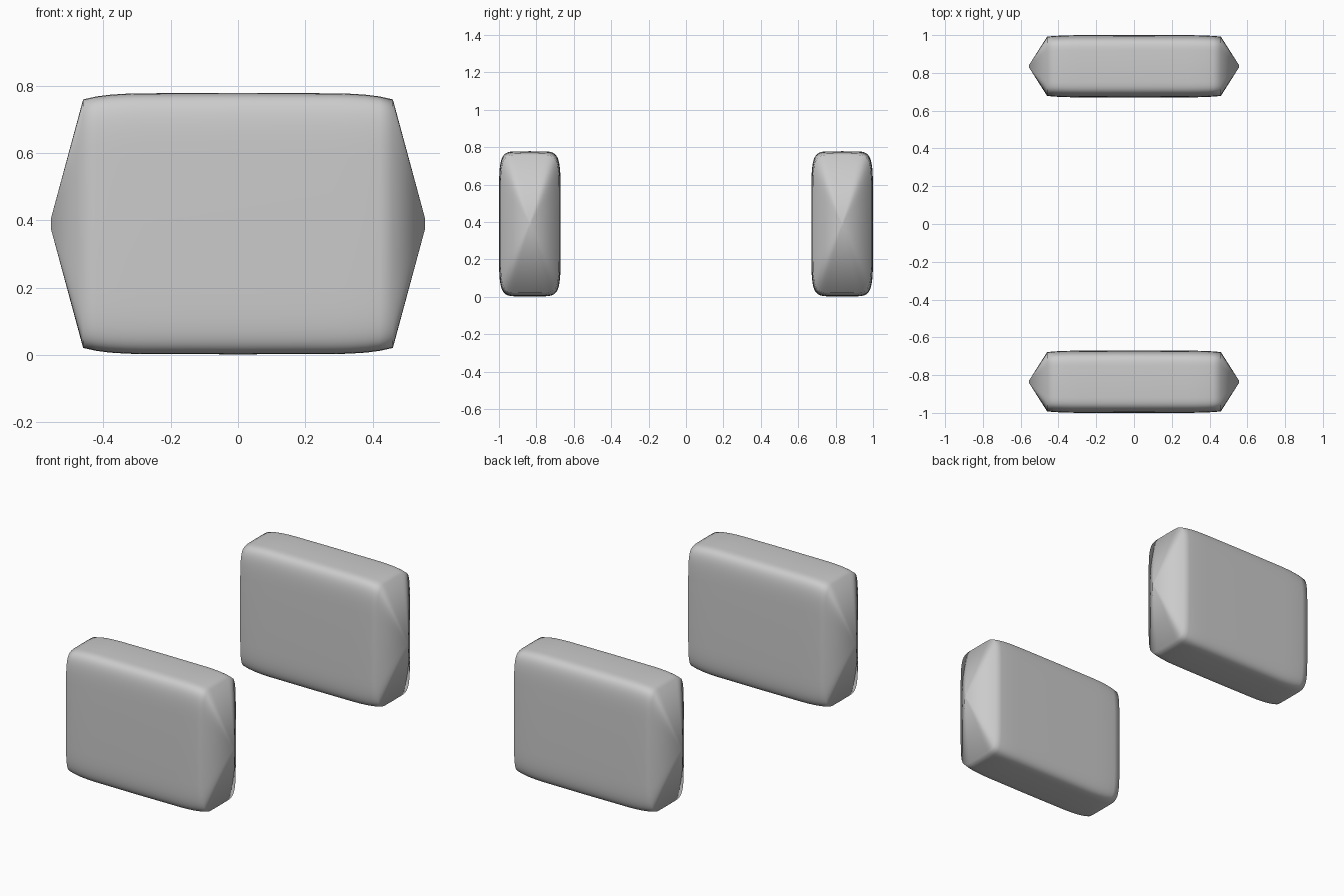
import bpy, math

if "Cube" in bpy.data.objects:
    bpy.data.objects.remove(bpy.data.objects["Cube"])

# one plain grey for everything
grey = bpy.data.materials.new("light grey")
grey.diffuse_color = (0.6, 0.6, 0.6, 1.0)
grey.use_nodes = True
grey.node_tree.nodes["Principled BSDF"].inputs["Base Color"].default_value = grey.diffuse_color

HALF_X, HALF_Y, HALF_Z = 0.555, 0.165, 0.388
OFFSET_Y, CENTRE_Z = 0.835, 0.39
SIDES, POWER = 64, 0.29


def spow(v, p):
    """Signed power, gives the squarish rounded outline."""
    return math.copysign(abs(v) ** p, v) if abs(v) > 1e-9 else 0.0


# x position and scale of each cross-section, from the middle outwards
half = [(0.0, 1.0), (0.28, 0.998), (0.33, 0.995), (0.38, 0.987), (0.42, 0.974),
        (0.46, 0.951), (HALF_X, 0.045)]
stations = [(-x, s) for x, s in reversed(half[1:])] + half


def rounded_block(name, y):
    verts, faces = [], []
    for x, s in stations:
        for k in range(SIDES):
            t = 2 * math.pi * k / SIDES
            verts.append((x, HALF_Y * s * spow(math.cos(t), POWER),
                          HALF_Z * s * spow(math.sin(t), POWER)))
    for r in range(len(stations) - 1):
        for k in range(SIDES):
            a, b = r * SIDES + k, r * SIDES + (k + 1) % SIDES
            faces.append((a, b, b + SIDES, a + SIDES))
    # tiny end caps at the points
    last = (len(stations) - 1) * SIDES
    faces.append(tuple(reversed(range(SIDES))))
    faces.append(tuple(range(last, last + SIDES)))
    mesh = bpy.data.meshes.new(name)
    mesh.from_pydata(verts, [], faces)
    mesh.flip_normals()
    mesh.polygons.foreach_set("use_smooth", [True] * len(mesh.polygons))
    mesh.materials.append(grey)
    mesh.update()
    obj = bpy.data.objects.new(name, mesh)
    obj.location = (0, y, CENTRE_Z)
    bpy.context.collection.objects.link(obj)
    # consistent outward normals
    import bmesh
    bm = bmesh.new()
    bm.from_mesh(mesh)
    bmesh.ops.recalc_face_normals(bm, faces=bm.faces)
    bm.to_mesh(mesh)
    bm.free()


# the pair of pointed blocks
rounded_block("front_block", -OFFSET_Y)
rounded_block("back_block", OFFSET_Y)
